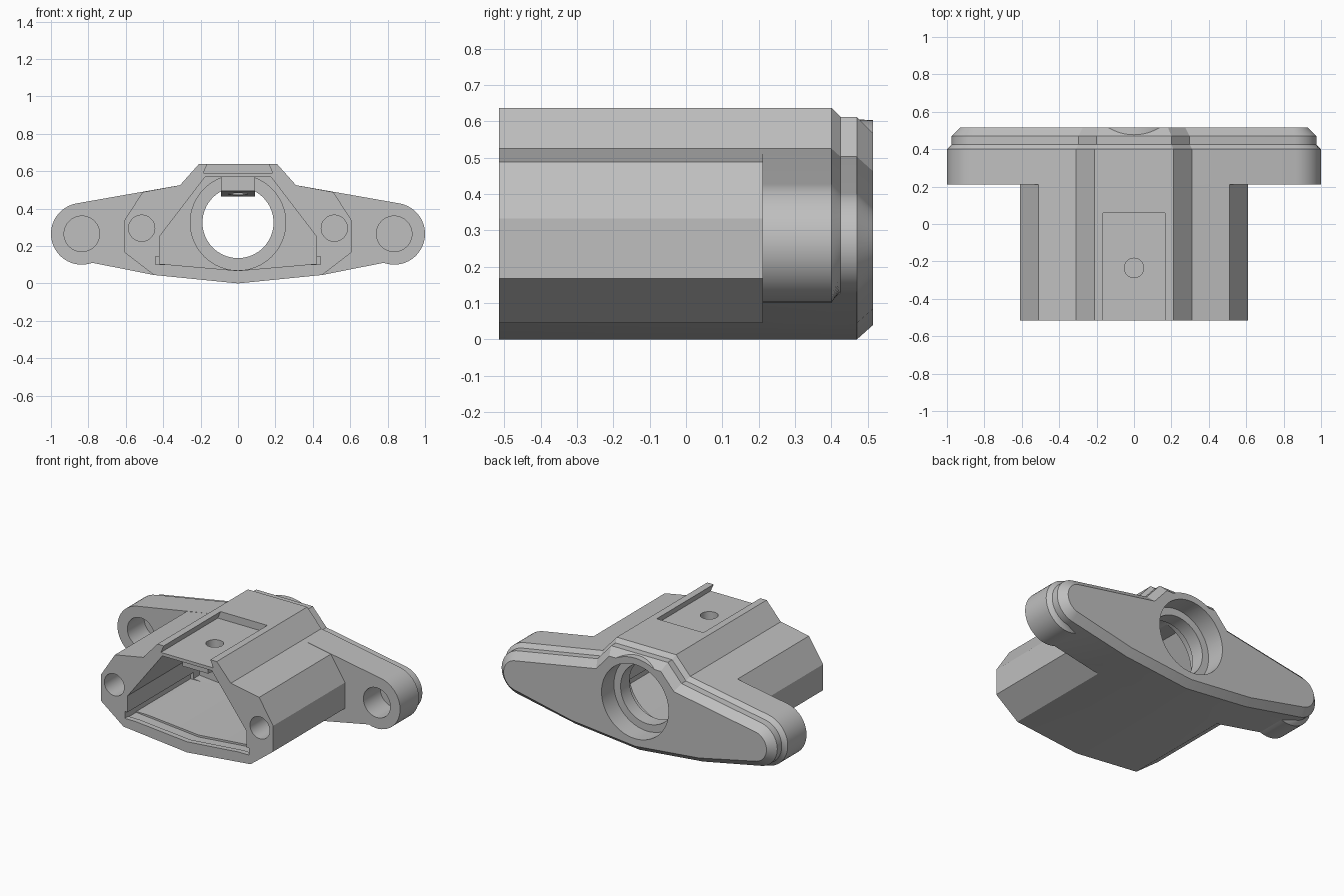
import bpy, bmesh, math
from mathutils import Matrix

cube = bpy.data.objects.get("Cube")
if cube:
    bpy.data.objects.remove(cube, do_unlink=True)

grey = bpy.data.materials.new("plain grey")
grey.use_nodes = True
tone = (0.52, 0.52, 0.52, 1)
grey.diffuse_color = tone
grey.node_tree.nodes["Principled BSDF"].inputs["Base Color"].default_value = tone


def make_object(name, bm):
    bmesh.ops.recalc_face_normals(bm, faces=bm.faces)
    mesh = bpy.data.meshes.new(name)
    bm.to_mesh(mesh)
    bm.free()
    mesh.materials.append(grey)
    obj = bpy.data.objects.new(name, mesh)
    bpy.context.collection.objects.link(obj)
    return obj


def loft(name, rings):
    """Skin a list of (y, outline) sections, each outline in x and z."""
    bm = bmesh.new()
    loops = [[bm.verts.new((x, y, z)) for x, z in pts] for y, pts in rings]
    n = len(loops[0])
    for a, b in zip(loops, loops[1:]):
        for i in range(n):
            j = (i + 1) % n
            bm.faces.new((a[i], a[j], b[j], b[i]))
    bm.faces.new(loops[0])
    bm.faces.new(loops[-1])
    return make_object(name, bm)


def mirrored(half):
    """Close a right-hand outline by reflecting it across x = 0."""
    return half + [(-x, z) for x, z in reversed(half) if x > 0.0001]


def prism(name, half, y0, y1):
    pts = mirrored(half)
    return loft(name, [(y0, pts), (y1, pts)])


def cylinder(name, x, z, y0, y1, r, r_end=None):
    r_end = r if r_end is None else r_end
    ang = [math.tau * i / 64 for i in range(64)]
    return loft(name, [(y, [(x + q * math.cos(a), z + q * math.sin(a)) for a in ang])
                       for y, q in ((y0, r), (y1, r_end))])


def boolean(target, tool, operation):
    mod = target.modifiers.new(operation.lower(), "BOOLEAN")
    mod.operation, mod.solver, mod.object = operation, "EXACT", tool
    bpy.context.view_layer.objects.active = target
    bpy.ops.object.modifier_apply(modifier=mod.name)
    bpy.data.objects.remove(tool, do_unlink=True)


def flange_outline(top, bottom, radius, last_angle):
    """Flange half outline: keel, rounded ear, sloping shoulder, raised hump."""
    half = [(0, bottom), (0.45, 0.045 + bottom)]
    for i in range(25):
        a = math.radians(last_angle + (80 - last_angle) * i / 24)
        half.append((0.835 + radius * math.cos(a), 0.265 + radius * math.sin(a)))
    half += [(0.31 - 0.5 * top, 0.525 - 0.9 * top), (0.21 - 0.4 * top, 0.637 - top)]
    return mirrored(half)


# Mounting flange with stepped lip and bevelled back face
full = flange_outline(0, 0, 0.165, -110)
lip = flange_outline(0.025, 0, 0.14, -79)
face = flange_outline(0.07, 0.04, 0.095, -79)
housing = loft("mount_housing", [(0.21, full), (0.40, full), (0.425, lip), (0.47, lip), (0.515, face)])

# Faceted main body and the collar around the back bore
body = [(0, 0), (0.45, 0.045), (0.61, 0.168), (0.61, 0.333), (0.51, 0.488),
        (0.31, 0.525), (0.21, 0.637)]
boolean(housing, prism("body", body, -0.515, 0.30), "UNION")
boolean(housing, cylinder("collar", 0, 0.325, 0.44, 0.515, 0.282, 0.278), "UNION")

# Front cavity with side grooves and a channel behind the lower lip
cavity = [(0, 0.068), (0.42, 0.105), (0.42, 0.25), (0.175, 0.57)]
boolean(housing, prism("cavity", cavity, -0.6, 0.21), "DIFFERENCE")
groove = [(0, 0.10), (0.44, 0.10), (0.44, 0.145), (0, 0.145)]
boolean(housing, prism("side_groove", groove, -0.6, 0.15), "DIFFERENCE")
channel = [(0, 0.055), (0.44, 0.095), (0.44, 0.13), (0, 0.13)]
boolean(housing, prism("lip_channel", channel, -0.48, -0.40), "DIFFERENCE")

# Stepped bore through the back wall
for name, y0, y1, r in (("front_recess", 0.15, 0.30, 0.255),
                        ("through_bore", 0.1, 0.6, 0.19),
                        ("back_counterbore", 0.39, 0.6, 0.237)):
    boolean(housing, cylinder(name, 0, 0.325, y0, y1, r), "DIFFERENCE")

# Lug beneath the roof, with a sloping underside
bm = bmesh.new()
bmesh.ops.create_cube(bm, size=1, matrix=Matrix.Translation((0, -0.26, 0.525)) @ Matrix.Diagonal((0.18, 0.34, 0.12, 1)))
for v in bm.verts:
    if v.co.z < 0.5 and v.co.y < -0.26:
        v.co.z = 0.495
boolean(housing, make_object("roof_lug", bm), "UNION")

# Dovetail slot on top and its vertical pin hole
slot = [(0.185, 0.59), (0.165, 0.637), (0.165, 0.75)]
boolean(housing, prism("dovetail_slot", slot, -0.6, 0.06), "DIFFERENCE")
bm = bmesh.new()
bmesh.ops.create_cone(bm, cap_ends=True, segments=48, radius1=0.052, radius2=0.052, depth=0.4,
                      matrix=Matrix.Translation((0, -0.235, 0.60)))
boolean(housing, make_object("pin_hole", bm), "DIFFERENCE")

# Screw holes in the body front and the flange ears
for side in (-1, 1):
    boolean(housing, cylinder("body_screw_hole", side * 0.515, 0.295, -0.6, -0.15, 0.07), "DIFFERENCE")
    boolean(housing, cylinder("ear_screw_hole", side * 0.835, 0.265, 0.1, 0.38, 0.095), "DIFFERENCE")

# Smooth round walls, crisp edges
bpy.ops.object.select_all(action="DESELECT")
housing.select_set(True)
bpy.context.view_layer.objects.active = housing
bpy.ops.object.shade_smooth_by_angle(angle=math.radians(12))
